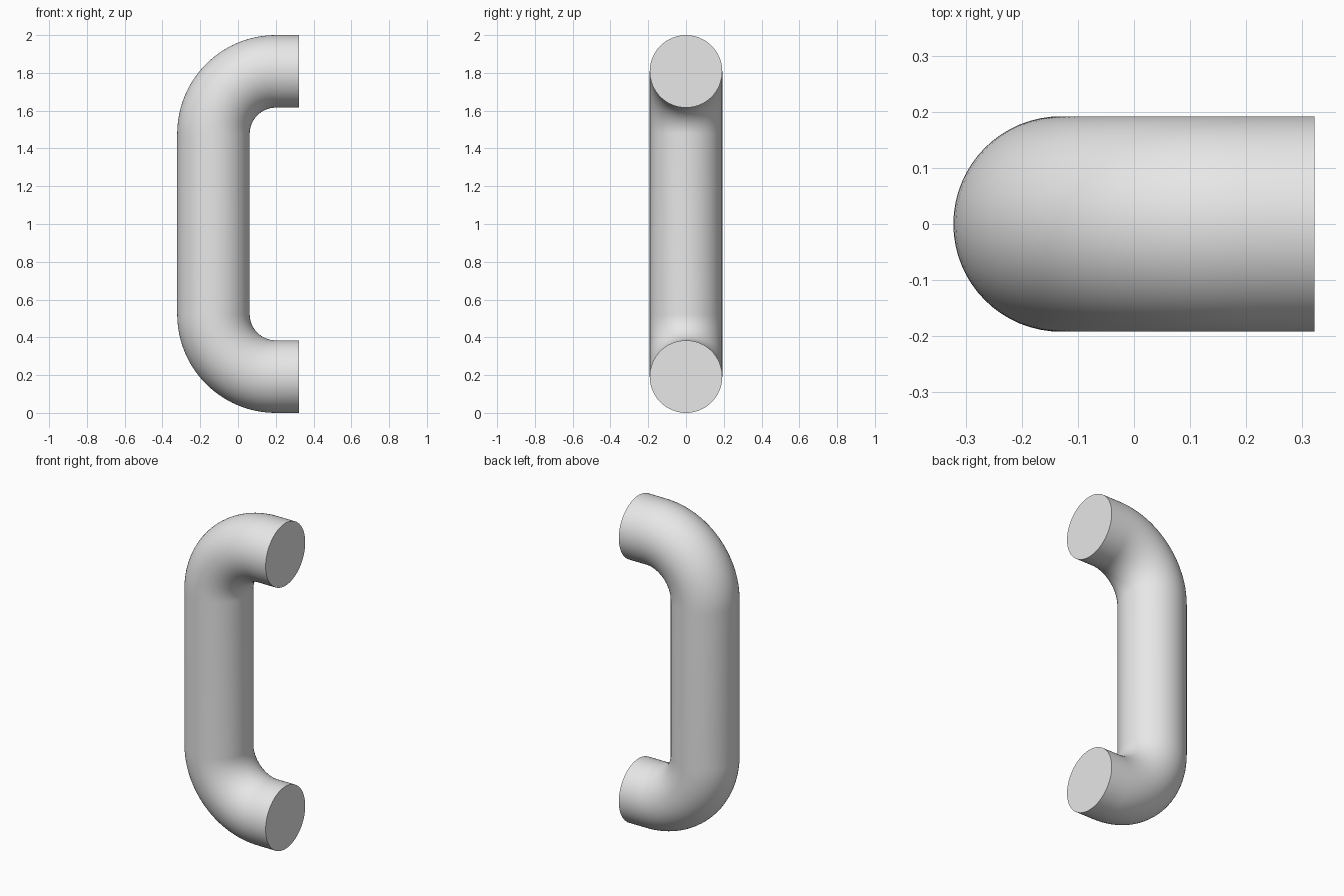
import bpy
import bmesh
import math
from mathutils import Vector

cube = bpy.data.objects.get("Cube")
if cube:
    bpy.data.objects.remove(cube, do_unlink=True)

TUBE = 0.192          # tube radius
BEND = 0.33           # centreline bend radius
END_X = 0.322         # flat ends
GRIP_X = -END_X + TUBE
SIDES, STEPS = 64, 24

grey = bpy.data.materials.new("light_grey")
grey.use_nodes = True
colour = (0.8, 0.8, 0.8, 1)
grey.diffuse_color = colour
grey.node_tree.nodes["Principled BSDF"].inputs["Base Color"].default_value = colour


def half_path():
    """Lower half of the centreline as (point, direction): end, bend, grip."""
    path = [(Vector((END_X, 0, TUBE)), Vector((-1, 0, 0)))]
    centre = Vector((GRIP_X + BEND, 0, TUBE + BEND))
    for i in range(STEPS + 1):
        a = math.pi / 2 * i / STEPS
        offset = Vector((-math.sin(a), 0, -math.cos(a)))
        path.append((centre + offset * BEND, Vector((-math.cos(a), 0, math.sin(a)))))
    return path


# Mirror the lower half about mid height
lower = half_path()
upper = [(Vector((p.x, 0, 2 - p.z)), Vector((-d.x, 0, d.z))) for p, d in reversed(lower)]

# Sweep a circle along the centreline
bm = bmesh.new()
rings = []
for point, direction in lower + upper:
    side = Vector((0, 1, 0))
    out = direction.cross(side)
    ring = []
    for i in range(SIDES):
        a = 2 * math.pi * i / SIDES
        ring.append(bm.verts.new(point + TUBE * (side * math.cos(a) + out * math.sin(a))))
    rings.append(ring)

for r, s in zip(rings, rings[1:]):
    for i in range(SIDES):
        j = (i + 1) % SIDES
        bm.faces.new((r[i], r[j], s[j], s[i]))

# Flat end caps
bm.faces.new(rings[0])
bm.faces.new(rings[-1])
bmesh.ops.recalc_face_normals(bm, faces=bm.faces)

mesh = bpy.data.meshes.new("pull_handle")
bm.to_mesh(mesh)
bm.free()
mesh.materials.append(grey)
handle = bpy.data.objects.new("pull_handle", mesh)
bpy.context.collection.objects.link(handle)

bpy.ops.object.select_all(action="DESELECT")
handle.select_set(True)
bpy.context.view_layer.objects.active = handle
bpy.ops.object.shade_smooth_by_angle(angle=math.radians(40))
